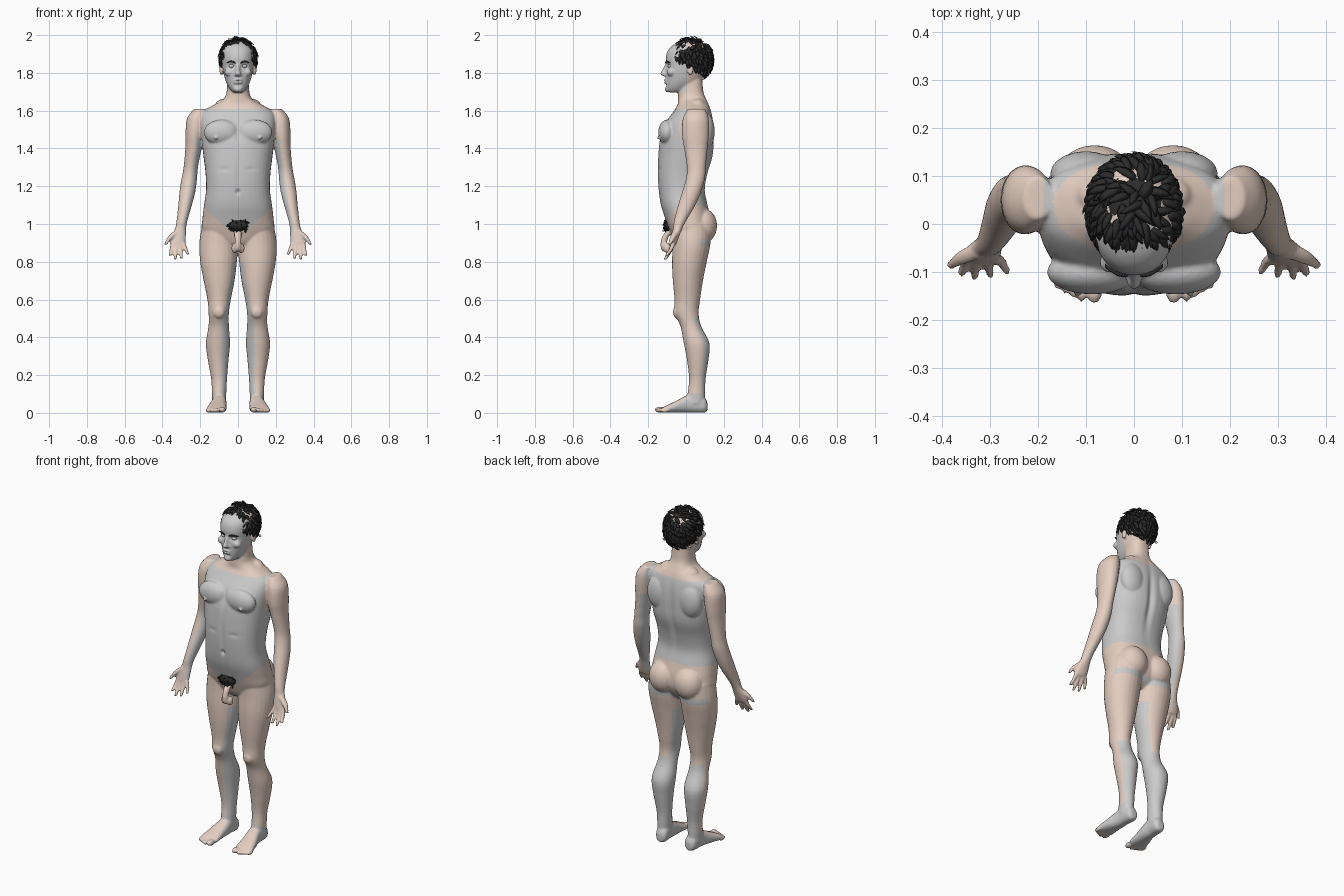
import bpy, bmesh, math, random
from mathutils import Vector, Matrix

random.seed(4)
SIDES = (1, -1)


def material(name, rgb):
    m = bpy.data.materials.new(name)
    m.diffuse_color = (*rgb, 1)
    return m


skin = material("skin", (0.78, 0.62, 0.53))
grey = material("plain_grey", (0.55, 0.55, 0.55))
dark = material("hair_black", (0.025, 0.025, 0.025))


def finish(name, bm, *mats):
    bmesh.ops.recalc_face_normals(bm, faces=bm.faces)
    me = bpy.data.meshes.new(name)
    bm.to_mesh(me)
    bm.free()
    ob = bpy.data.objects.new(name, me)
    bpy.context.collection.objects.link(ob)
    for m in mats:
        me.materials.append(m)
    me.shade_smooth()
    return ob


def loft(bm, rings, s=1, axis="z", power=2.0, n=24, sub=4):
    """Skin through rings (x, y, z, half_a, half_b), smoothed along the path."""
    pts = []
    for i in range(len(rings) - 1):
        p = [rings[max(0, min(len(rings) - 1, i + k))] for k in (-1, 0, 1, 2)]
        for j in range(sub):
            t = j / sub
            pts.append([0.5 * (2*b + (c-a)*t + (2*a-5*b+4*c-d)*t*t + (3*b-a-3*c+d)*t**3)
                        for a, b, c, d in zip(*p)])
    pts.append(rings[-1])
    u, v = {"z": (0, 1), "y": (0, 2), "x": (1, 2)}[axis]
    loops = []
    for q in pts:
        row = []
        for k in range(n):
            ang = math.tau * k / n
            c, si = math.cos(ang), math.sin(ang)
            co = Vector(q[:3])
            co[u] += q[3] * math.copysign(abs(c) ** (2 / power), c)
            co[v] += q[4] * math.copysign(abs(si) ** (2 / power), si)
            co.x *= s
            row.append(bm.verts.new(co))
        loops.append(row)
    for a, b in zip(loops, loops[1:]):
        for k in range(n):
            bm.faces.new((a[k], a[(k+1) % n], b[(k+1) % n], b[k]))
    bm.faces.new(loops[0])
    bm.faces.new(loops[-1])


def slices(rows):
    """(z, half_width, y_front, y_back) -> centred rings."""
    return [(0, (f + b) / 2, z, w, (b - f) / 2) for z, w, f, b in rows]


def ball(bm, c, r):
    bmesh.ops.create_icosphere(bm, subdivisions=3, radius=1,
                               matrix=Matrix.Translation(c) @ Matrix.Diagonal((*r, 1)))


body = bmesh.new()
# torso and neck
loft(body, slices([
    (.87, .05, -.03, .07), (.9, .12, -.06, .1), (.96, .188, -.085, .13), (1.03, .188, -.11, .13),
    (1.1, .18, -.133, .115), (1.18, .169, -.145, .1), (1.27, .172, -.15, .115),
    (1.36, .183, -.147, .142), (1.45, .193, -.138, .148), (1.53, .2, -.112, .145),
    (1.59, .19, -.07, .135), (1.63, .13, -.045, .122), (1.66, .078, -.042, .108),
    (1.7, .06, -.04, .092), (1.78, .056, -.03, .085)]), power=2.4, n=40)
# head
loft(body, slices([
    (1.697, .025, -.09, -.04), (1.715, .043, -.105, .02), (1.75, .063, -.107, .07),
    (1.8, .077, -.107, .1), (1.84, .083, -.105, .12), (1.88, .086, -.107, .126),
    (1.92, .082, -.095, .122), (1.95, .062, -.065, .1), (1.97, .03, -.02, .06)]), power=2.2, n=32)
# nose, lips, chin
loft(body, [(0, -.102, 1.845, .009, .01), (0, -.112, 1.815, .01, .014), (0, -.12, 1.795, .015, .017),
            (0, -.112, 1.783, .014, .01)])
for z, r in ((1.762, .006), (1.75, .007)):
    ball(body, (0, -.107, z), (.024, .011, r))
ball(body, (0, -.098, 1.713), (.022, .014, .016))
# male anatomy
loft(body, [(0, -.075, .97, .018, .02), (0, -.105, .94, .018, .018), (0, -.118, .9, .017, .017),
            (0, -.117, .868, .016, .015), (0, -.115, .855, .008, .008)])

for s in SIDES:
    # leg
    loft(body, [
        (.098, .03, 1.0, .09, .1), (.103, .03, .9, .102, .1), (.103, .018, .8, .097, .092),
        (.1, .01, .7, .082, .08), (.1, .007, .6, .062, .068), (.102, .003, .53, .054, .064),
        (.102, .025, .46, .054, .055), (.106, .056, .37, .064, .068), (.105, .062, .28, .055, .057),
        (.1, .06, .18, .042, .044), (.1, .055, .1, .038, .047), (.1, .05, .05, .038, .05)], s)
    # foot
    loft(body, [
        (.095, .113, .033, .018, .022), (.095, .095, .043, .034, .042), (.098, .04, .052, .036, .051),
        (.1, 0, .046, .04, .045), (.108, -.05, .033, .047, .032), (.114, -.1, .021, .053, .02),
        (.117, -.125, .015, .047, .013)], s, axis="y", power=2.3)
    # toes
    ball(body, (s * .083, -.138, .017), (.018, .028, .016))
    for i in range(4):
        ball(body, (s * (.109 + .017 * i), -.139 + .009 * i, .013), (.0095, .025, .012))
    # arm down to palm
    loft(body, [
        (.2, .055, 1.61, .03, .045), (.22, .052, 1.56, .05, .068), (.229, .05, 1.48, .049, .072),
        (.236, .052, 1.4, .043, .062), (.25, .055, 1.3, .038, .05), (.258, .05, 1.24, .041, .05),
        (.268, .03, 1.17, .042, .05), (.28, .004, 1.1, .036, .046), (.296, -.03, 1.02, .029, .033),
        (.303, -.043, .98, .029, .025), (.31, -.052, .95, .035, .022), (.317, -.063, .91, .04, .018),
        (.318, -.07, .885, .036, .014)], s)
    # fingers and thumb
    for a, b in (((.29, -.069, .9), (.264, -.1, .838)), ((.307, -.069, .9), (.299, -.108, .816)),
                 ((.327, -.069, .9), (.333, -.112, .812)), ((.345, -.067, .9), (.36, -.106, .83))):
        mid = [(p + q) / 2 for p, q in zip(a, b)]
        mid[1] += .006
        loft(body, [(*a, .0115, .012), (*mid, .0105, .0115), (*b, .0085, .009)], s, n=12)
    loft(body, [(.32, -.055, .965, .016, .016), (.35, -.066, .938, .017, .016),
                (.37, -.077, .914, .012, .013), (.384, -.087, .89, .008, .009)], s, n=12)
    # muscle and feature masses: (centre, radii)
    for (x, y, z), r in (
            ((.087, -.1, 1.485), (.095, .047, .068)),    # chest
            ((.118, -.146, 1.455), (.008, .007, .008)),  # nipple
            ((.1, .105, 1.49), (.075, .047, .1)),        # shoulder blade
            ((.082, .085, .99), (.086, .08, .095)),      # buttock
            ((.1, -.045, .535), (.033, .024, .036)),     # kneecap
            ((.084, .085, 1.8), (.012, .006, .01)),
            ((.09, .022, 1.815), (.008, .017, .03)),     # ear
            ((.05, -.08, 1.803), (.022, .022, .02)),     # cheekbone
            ((.012, -.11, 1.79), (.008, .01, .008)),     # nostril
            ((.017, -.1, .872), (.018, .02, .027)),
            ((.06, .06, 1.63), (.06, .045, .035))):      # trapezius
        ball(body, (s * x, y, z), r)

figure = finish("body", body)
bpy.context.view_layer.objects.active = figure
mod = figure.modifiers.new("fuse", "REMESH")
mod.mode, mod.voxel_size, mod.use_smooth_shade = "VOXEL", .0058, True
mod = figure.modifiers.new("soften", "SMOOTH")
mod.factor, mod.iterations = .5, 4
for m in list(figure.modifiers):
    bpy.ops.object.modifier_apply(modifier=m.name)
me = figure.data

# sculpted hollows: centre, radii, push along y
dents = [((0, .14, 1.38), (.018, .05, .17), -.014), ((0, -.15, 1.49), (.012, .04, .06), .01),
         ((0, -.15, 1.25), (.012, .04, .1), .005), ((0, -.15, 1.17), (.009, .04, .012), .014),
         ((0, -.11, 1.756), (.022, .03, .0035), .005), ((0, -.11, 1.735), (.02, .03, .007), .005)]
for s in SIDES:
    dents += [((s * .034, -.1, 1.836), (.017, .03, .011), .013),
              ((s * .07, -.14, 1.29), (.03, .05, .012), .003)]
for v in me.vertices:
    for c, r, push in dents:
        d = sum(((v.co[k] - c[k]) / r[k]) ** 2 for k in range(3))
        if d < 6:
            v.co.y += push * math.exp(-d)

# grey and skin patches
me.materials.clear()
me.materials.append(skin)
me.materials.append(grey)
for p in me.polygons:
    x, y, z = p.center
    a, inward = abs(x), -p.normal.x * math.copysign(1, x)
    n = p.normal
    torso = a < .19 and z < 1.61 and z > (1.1 if y > 0 else .97 + max(0, a - .05) * .9)
    face = z > 1.7 and y < 0 and a < .084
    arm = a > .19 and .9 < z < 1.45 and inward > .3
    leg = a < .2 and ((z < .8 and inward > .65) or (.1 < z < .5 and (inward > .3 or n.y > .45)))
    foot = z < .1 and y > -.1 and n.z < .6
    crease = .885 < z < .92 and y > .07 and a < .2
    p.material_index = int(torso or face or arm or leg or foot or crease)
me.shade_smooth()

# eyes and brows
eyes, brows = bmesh.new(), bmesh.new()
for s in SIDES:
    ball(eyes, (s * .034, -.083, 1.836), (.014, .014, .011))
    loft(brows, [(.014, -.107, 1.853, .004, .003), (.035, -.104, 1.86, .004, .005),
                 (.06, -.087, 1.854, .004, .002)], s, axis="x", n=8)
finish("eyes", eyes, grey)
finish("eyebrows", brows, dark)


def lock(bm, p, normal, flow, length, width, lift):
    """A flat pointed lock of hair leaving p along flow."""
    side = normal.cross(flow).normalized()
    prev = None
    for i in range(5):
        t = i / 4
        c = p + flow * length * t + normal * (lift * t - length * .9 * t * t * .5)
        w = width * (math.sin(math.pi * (.2 + .77 * t)) + .04)
        row = [bm.verts.new(c + o) for o in (side * w, normal * w * .45, -side * w, -normal * w * .45)]
        if prev:
            for k in range(4):
                bm.faces.new((prev[k], prev[(k+1) % 4], row[(k+1) % 4], row[k]))
        else:
            bm.faces.new(row)
        prev = row
    bm.faces.new(prev)


def hairline(y):
    if y < .03:
        return 1.91 - .09 * max(0, min(1, (y + .09) / .12))
    return 1.82 - .045 * min(1, (y - .03) / .06)


# head hair: cap plus swirling locks
hair = bmesh.new()
centre, radii = Vector((0, .03, 1.865)), Vector((.095, .109, .112))
ball(hair, centre, radii)
for v in hair.verts:
    if v.co.z < hairline(v.co.y):
        v.co = centre + (v.co - centre) * .68
crown = Vector((.02, .07, 1.98))
count = 0
while count < 330:
    d = Vector([random.gauss(0, 1) for _ in range(3)]).normalized()
    p = centre + Vector([d[k] * radii[k] for k in range(3)])
    if p.z < hairline(p.y) + .015:
        continue
    nrm = Vector([d[k] / radii[k] for k in range(3)]).normalized()
    flow = (p - crown) + Vector((random.uniform(-.05, .05), random.uniform(-.05, .05), 0))
    flow += nrm.cross(p - crown) * .5
    flow = (flow - nrm * flow.dot(nrm)).normalized()
    top = max(0, d.z)
    lock(hair, p - nrm * .003, nrm, flow, random.uniform(.03, .05) + .012 * top,
         random.uniform(.008, .013), random.uniform(.016, .024) + .011 * top)
    count += 1
finish("head_hair", hair, dark)

# body hair patch
patch = bmesh.new()
ball(patch, (0, -.097, .992), (.052, .022, .03))
for _ in range(70):
    x, z = random.uniform(-.048, .048), random.uniform(.97, 1.012)
    flow = Vector((random.uniform(-1, 1), -.2, random.uniform(-1, .5))).normalized()
    lock(patch, Vector((x, -.112 + abs(x) * .25, z)), Vector((0, -1, 0)), flow, .02, .004, .01)
finish("body_hair", patch, dark)
